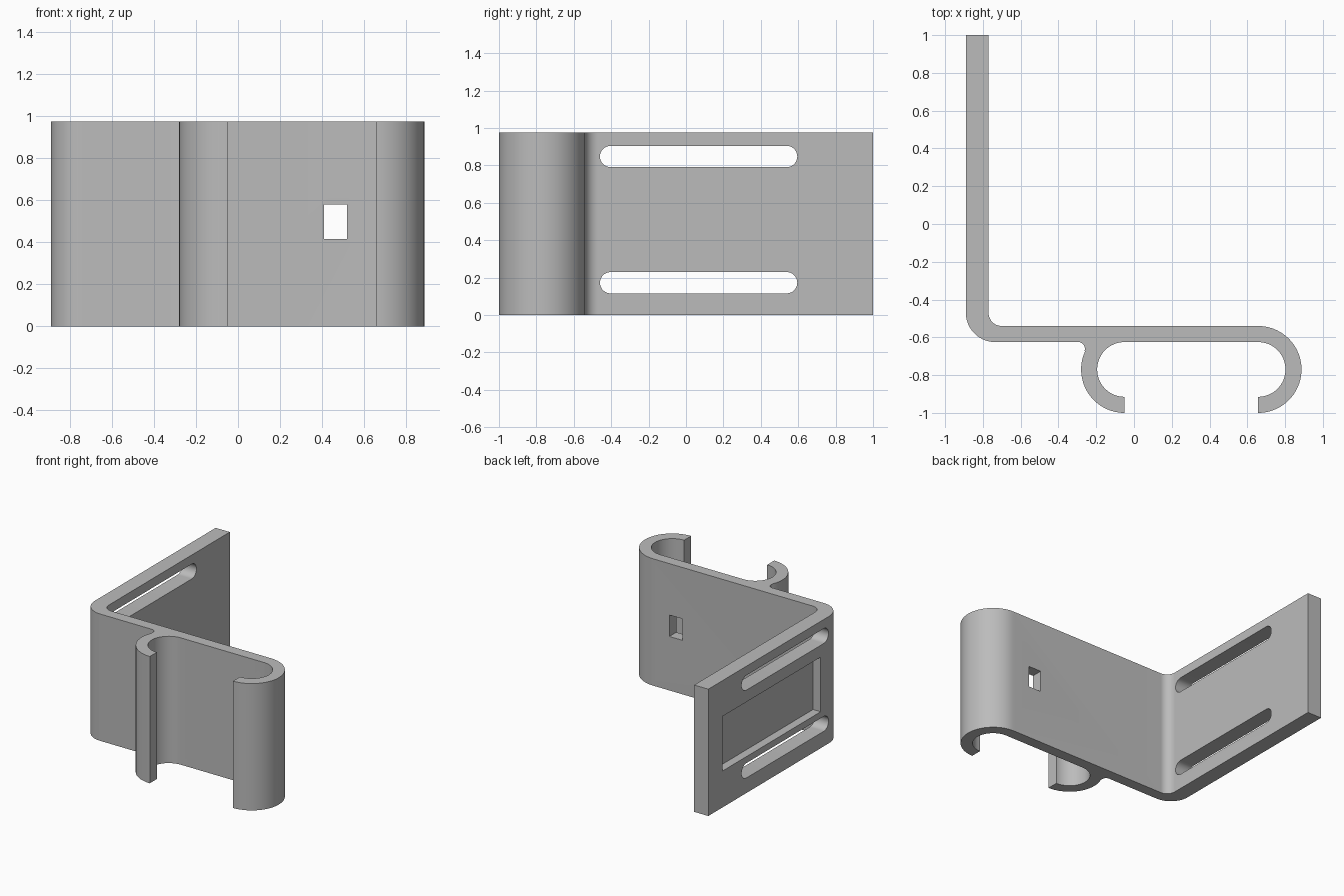
import bpy
import bmesh
from math import radians, cos, sin
from mathutils import Vector

cube = bpy.data.objects.get("Cube")
if cube:
    bpy.data.objects.remove(cube)

HEIGHT = 0.975

grey = bpy.data.materials.new("plain grey")
grey.use_nodes = True
colour = (0.5, 0.5, 0.5, 1)
grey.diffuse_color = colour
grey.node_tree.nodes["Principled BSDF"].inputs["Base Color"].default_value = colour


def arc(cx, cy, r, start, end, steps=20):
    angles = [radians(start + (end - start) * i / steps) for i in range(steps + 1)]
    return [(cx + r * cos(a), cy + r * sin(a)) for a in angles]


def prism(name, points, direction):
    """Extrude a closed loop of 3D points along a direction."""
    bm = bmesh.new()
    face = bm.faces.new([bm.verts.new(p) for p in points])
    grown = bmesh.ops.extrude_face_region(bm, geom=[face])
    moved = [v for v in grown["geom"] if isinstance(v, bmesh.types.BMVert)]
    bmesh.ops.translate(bm, verts=moved, vec=Vector(direction))
    bmesh.ops.recalc_face_normals(bm, faces=bm.faces)
    mesh = bpy.data.meshes.new(name)
    bm.to_mesh(mesh)
    bm.free()
    obj = bpy.data.objects.new(name, mesh)
    bpy.context.collection.objects.link(obj)
    mesh.materials.append(grey)
    return obj


def box(name, low, high):
    (x0, y0, z0), (x1, y1, z1) = low, high
    loop = [(x0, y0, z0), (x1, y0, z0), (x1, y1, z0), (x0, y1, z0)]
    return prism(name, loop, (0, 0, z1 - z0))


# Bracket outline: wall, bend, plate and two curled hooks
outline = (
    [(-0.89, 1)]
    + arc(-0.735, -0.47, 0.155, 180, 270)
    + arc(-0.295, -0.66, 0.035, 90, -20, 8)
    + arc(-0.05, -0.77, 0.23, 155, 270, 28)
    + arc(-0.05, -0.77, 0.145, 270, 90, 32)
    + arc(0.657, -0.77, 0.145, 90, -90, 32)
    + arc(0.657, -0.77, 0.23, -90, 90, 36)
    + arc(-0.70, -0.47, 0.07, 270, 180, 12)
    + [(-0.77, 1)]
)
bracket = prism("hook_bracket", [(x, y, 0) for x, y in outline], (0, 0, HEIGHT))

# Two long slots through the wall
cutters = []
for label, z in (("lower", 0.173), ("upper", 0.848)):
    r = 0.057
    loop = arc(0.595 - r, z, r, -90, 90, 16) + arc(-0.46 + r, z, r, 90, 270, 16)
    cutters.append(prism(label + "_slot_cutter", [(-1, y, h) for y, h in loop], (0.3, 0, 0)))

# Shallow rectangular pocket on the outer wall, square hole in the plate
cutters.append(box("pocket_cutter", (-1, -0.365, 0.28), (-0.825, 0.83, 0.70)))
cutters.append(box("hole_cutter", (0.41, -0.7, 0.415), (0.52, -0.45, 0.58)))

bpy.ops.object.select_all(action="DESELECT")
bpy.context.view_layer.objects.active = bracket
bracket.select_set(True)
for cutter in cutters:
    mod = bracket.modifiers.new(cutter.name, "BOOLEAN")
    mod.operation = "DIFFERENCE"
    mod.solver = "EXACT"
    mod.object = cutter
    bpy.ops.object.modifier_apply(modifier=mod.name)
    bpy.data.objects.remove(cutter)

bpy.ops.object.shade_smooth_by_angle(angle=radians(30))
